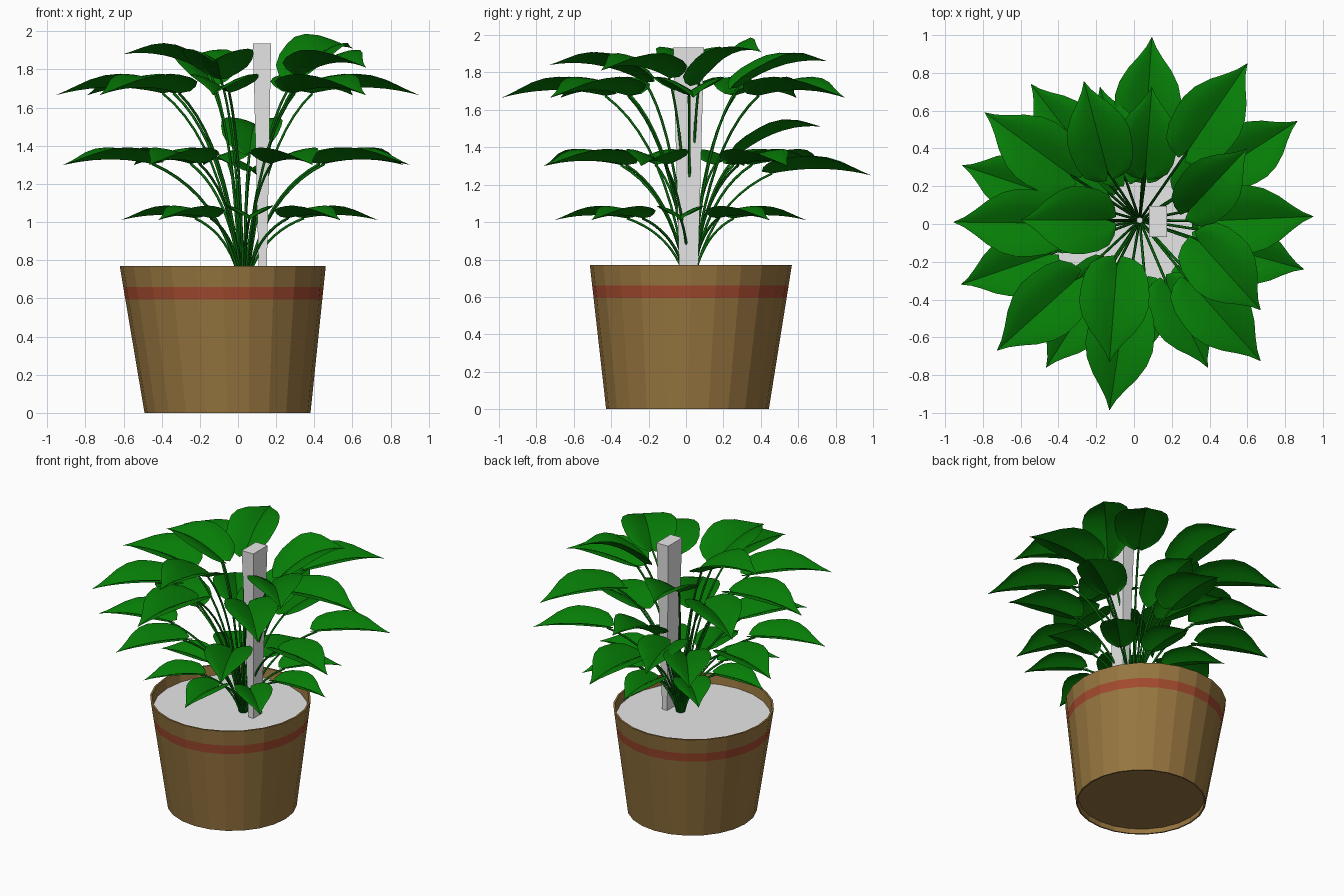
import bpy, bmesh, math
from mathutils import Vector

if "Cube" in bpy.data.objects:
    bpy.data.objects.remove(bpy.data.objects["Cube"])


def material(name, rgb):
    m = bpy.data.materials.new(name)
    m.diffuse_color = (*rgb, 1)
    m.use_nodes = True
    m.node_tree.nodes["Principled BSDF"].inputs["Base Color"].default_value = m.diffuse_color
    return m


LEAF = material("leaf green", (0.002, 0.205, 0.002))
STEM = material("stem green", (0.002, 0.14, 0.003))
BROWN = material("pot brown", (0.31, 0.18, 0.05))
RED = material("band red", (0.36, 0.068, 0.027))
GREY = material("pale grey", (0.8, 0.8, 0.8))


def make_object(name, bm, mats, smooth=False):
    me = bpy.data.meshes.new(name)
    bm.to_mesh(me)
    bm.free()
    for m in mats:
        me.materials.append(m)
    for p in me.polygons:
        p.use_smooth = smooth
    ob = bpy.data.objects.new(name, me)
    bpy.context.collection.objects.link(ob)
    return ob


# Pot: lathe profile (radius, height), leaning very slightly
SIDES = 24


def outer(z):
    return 0.435 + (0.54 - 0.435) * z / 0.77


def ring(bm, r, z):
    cx, cy = -0.055 - 0.025 * z / 0.77, 0.008 + 0.018 * z / 0.77
    return [bm.verts.new((cx + r * math.cos(2 * math.pi * i / SIDES),
                          cy + r * math.sin(2 * math.pi * i / SIDES), z))
            for i in range(SIDES)]


profile = [(0.422, 0.035), (0.425, 0.0), (outer(0), 0.0), (outer(0.595), 0.595),
           (outer(0.66), 0.66), (outer(0.77), 0.77), (0.527, 0.77), (0.517, 0.69)]
bm = bmesh.new()
rings = [ring(bm, r, z) for r, z in profile]
for k in range(len(rings) - 1):
    for i in range(SIDES):
        j = (i + 1) % SIDES
        f = bm.faces.new((rings[k][i], rings[k][j], rings[k + 1][j], rings[k + 1][i]))
        f.material_index = 1 if k == 3 else 0
bm.faces.new(rings[0][::-1])
make_object("pot", bm, [BROWN, RED])

# Soil disc
bm = bmesh.new()
bm.faces.new(ring(bm, 0.52, 0.70))
make_object("soil", bm, [GREY])

# Stake, widening upward
bm = bmesh.new()
bmesh.ops.create_cube(bm, size=1)
for v in bm.verts:
    top = v.co.z > 0
    sx, sy, cx, z = (0.095, 0.165, 0.126, 1.935) if top else (0.04, 0.098, 0.13, 0.69)
    v.co = (cx + v.co.x * sx, 0.014 + v.co.y * sy, z)
make_object("stake", bm, [GREY])

# Leaf outline: (position along the midrib, half width)
OUTLINE = [(0, 0.14), (0.015, 0.45), (0.06, 0.74), (0.15, 0.91), (0.27, 0.99), (0.4, 1.0),
           (0.54, 0.89), (0.68, 0.65), (0.8, 0.36), (0.9, 0.15), (1, 0.005)]
# Cross-section: V-fold along the midrib, each half slightly rounded
SECTION = [(-1, 0.4), (-0.75, 0.37), (-0.5, 0.28), (-0.25, 0.15), (0, 0),
           (0.25, 0.15), (0.5, 0.28), (0.75, 0.37), (1, 0.4)]
leaf_bm = bmesh.new()
stems = bpy.data.curves.new("stems", 'CURVE')
stems.dimensions = '3D'
stems.bevel_depth = 0.007
stems.bevel_resolution = 1
stems.resolution_u = 10
stems.materials.append(STEM)


def leaf(base, tip, width, bulge, roll=0.0):
    base, tip = Vector(base), Vector(tip)
    side = (tip - base).cross(Vector((0, 0, 1))).normalized()
    rows = []
    for t, w in OUTLINE:
        mid = base.lerp(tip, t)
        mid.z += bulge * 4 * t * (1 - t)
        row = []
        for s, h in SECTION:
            p = mid + side * (s * w * width / 2)
            p.z += (h + roll * s) * w * width / 2
            # rounded heart lobes behind the stem joint
            p -= (tip - base) * (0.1 * min(abs(s) * 1.5, 1) * max(0, 1 - t * 4))
            row.append(leaf_bm.verts.new(p))
        rows.append(row)
    for a, b in zip(rows, rows[1:]):
        for i in range(len(a) - 1):
            leaf_bm.faces.new((a[i], b[i], b[i + 1], a[i + 1]))
    # crease the midrib
    for a, b in zip(rows, rows[1:]):
        leaf_bm.edges.get((a[4], b[4])).smooth = False
    # arching stem
    out = Vector((base.x - 0.03, base.y - 0.02, 0))
    root = Vector((0.03, 0.02, 0.69)) + out.normalized() * 0.02
    ctrl = root + out * 0.22
    ctrl.z = 0.69 + (base.z - 0.69) * 0.75
    sp = stems.splines.new('BEZIER')
    sp.bezier_points.add(1)
    for bp, co, l, r in ((sp.bezier_points[0], root, root, root.lerp(ctrl, 2 / 3)),
                         (sp.bezier_points[1], base, base.lerp(ctrl, 2 / 3), base)):
        bp.handle_left_type = bp.handle_right_type = 'FREE'
        bp.co, bp.handle_left, bp.handle_right = co, l, r


def tier(tips, length, width, z_base, z_tip, bulge, centre=(0.02, 0.0)):
    for x, y in tips:
        d = Vector((x - centre[0], y - centre[1])).normalized() * length
        leaf((x - d.x, y - d.y, z_base), (x, y, z_tip), width, bulge)


# Lowest tier: eight small leaves
tier([(0.06 + 0.675 * math.cos(math.radians(45 * k)),
       -0.03 + 0.675 * math.sin(math.radians(45 * k))) for k in range(8)],
     0.39, 0.25, 1.02, 1.01, 0.022, (0.06, -0.03))
# Middle tier
tier([(0.9, -0.24), (0.865, 0.545), (-0.545, 0.74), (-0.91, 0.31), (-0.915, -0.32),
      (-0.465, -0.76), (0.39, -0.76), (-0.18, 0.725)], 0.49, 0.32, 1.305, 1.3, 0.026)
# Upper tier
tier([(0.95, 0.04), (0.6, 0.85), (-0.79, 0.59), (-0.955, 0.01), (-0.725, -0.67),
      (-0.13, -0.985), (0.67, -0.725)], 0.56, 0.36, 1.675, 1.665, 0.036)
# Single leaves with their own tilt: (base, tip, width, bulge, roll)
for one in [
        ((0.06, 0.46, 1.26), (0.095, 0.99, 1.25), 0.35, 0.03),
        ((0.06, 0.28, 1.36), (0.095, 0.725, 1.51), 0.32, 0.05),
        ((-0.14, 0.02, 1.77), (-0.6, 0.02, 1.88), 0.36, 0.045),
        ((-0.09, -0.22, 1.75), (-0.13, -0.73, 1.84), 0.37, 0.045),
        ((-0.14, 0.28, 1.72), (-0.265, 0.755, 1.86), 0.34, 0.05),
        ((0.29, 0.07, 1.74), (0.6, 0.4, 1.91), 0.32, 0.07, -0.2),
        ((0.34, -0.09, 1.77), (0.67, -0.455, 1.81), 0.37, 0.045)]:
    leaf(*one)

make_object("leaves", leaf_bm, [LEAF], smooth=True)
bpy.context.collection.objects.link(bpy.data.objects.new("stems", stems))
